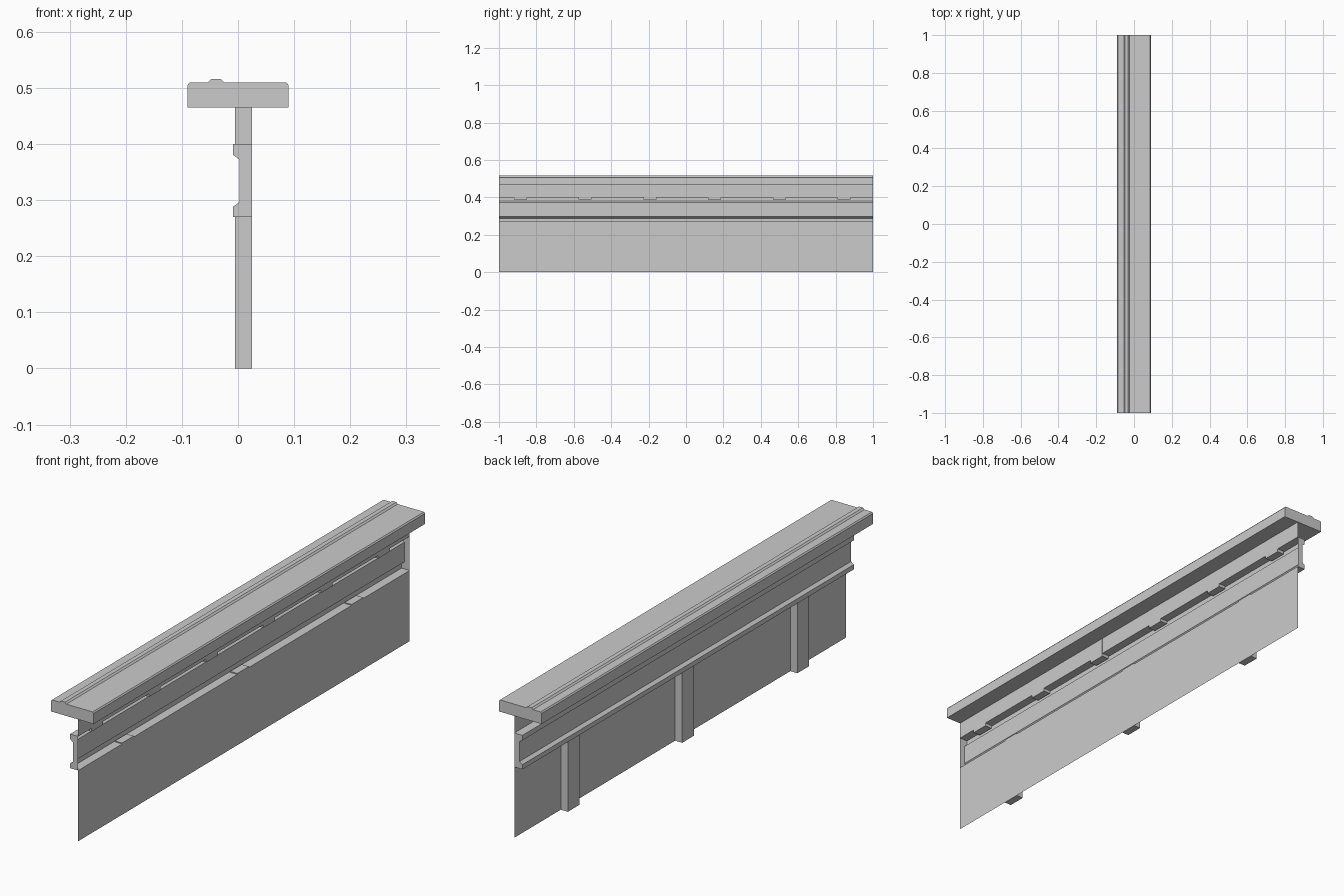
import bpy
import bmesh

if "Cube" in bpy.data.objects:
    bpy.data.objects.remove(bpy.data.objects["Cube"], do_unlink=True)

grey = bpy.data.materials.new("concrete grey")
grey.use_nodes = True
COLOUR = (0.6, 0.6, 0.6, 1)
grey.diffuse_color = COLOUR
grey.node_tree.nodes["Principled BSDF"].inputs["Base Color"].default_value = COLOUR


def finish(name, bm):
    mesh = bpy.data.meshes.new(name)
    bm.to_mesh(mesh)
    bm.free()
    mesh.materials.append(grey)
    obj = bpy.data.objects.new(name, mesh)
    bpy.context.collection.objects.link(obj)


def extrude_profile(name, points, y0=-1, y1=1, closed=True, caps=()):
    """Sweep an x-z profile along y; caps lists the point runs closed at both ends."""
    bm = bmesh.new()
    ends = [[bm.verts.new((x, y, z)) for x, z in points] for y in (y0, y1)]
    near, far = ends
    count = len(points)
    for i in range(count if closed else count - 1):
        j = (i + 1) % count
        bm.faces.new((near[i], near[j], far[j], far[i]))
    if closed:
        caps = [slice(0, count)]
    for run in caps:
        bm.faces.new(near[run][::-1])
        bm.faces.new(far[run])
    bmesh.ops.recalc_face_normals(bm, faces=bm.faces)
    finish(name, bm)


def post(name, y, z0, z1):
    left, right, half = -0.005, 0.0253, 0.035
    extrude_profile(name, [(left, z0), (right, z0), (right, z1), (left, z1)],
                    y - half, y + half)


# Thin wall folded into a channel rail that is hollow towards +x
FACE, LIP, WEB = 0.025, -0.009, 0.003
wall = [(FACE, 0), (FACE, 0.27), (LIP, 0.27), (LIP, 0.288), (WEB, 0.297),
        (WEB, 0.372), (LIP, 0.381), (LIP, 0.40), (FACE, 0.40), (FACE, 0.466)]
extrude_profile("folded_wall", wall, closed=False, caps=[slice(1, 9)])

# Coping slab with chamfered edges and a raised bead
coping = [(-0.09, 0.465), (0.09, 0.465), (0.09, 0.505), (0.086, 0.51),
          (-0.025, 0.51), (-0.031, 0.516), (-0.048, 0.516), (-0.054, 0.51),
          (-0.086, 0.51), (-0.09, 0.505)]
extrude_profile("coping_slab", coping)

# Lower posts behind the wall
for i, y in enumerate((-0.70, -0.005, 0.685)):
    post(f"lower_post_{i + 1}", y, 0, 0.274)

# Short posts between rail and coping
for i in range(6):
    post(f"upper_post_{i + 1}", -0.885 + i * 0.346, 0.388, 0.466)
